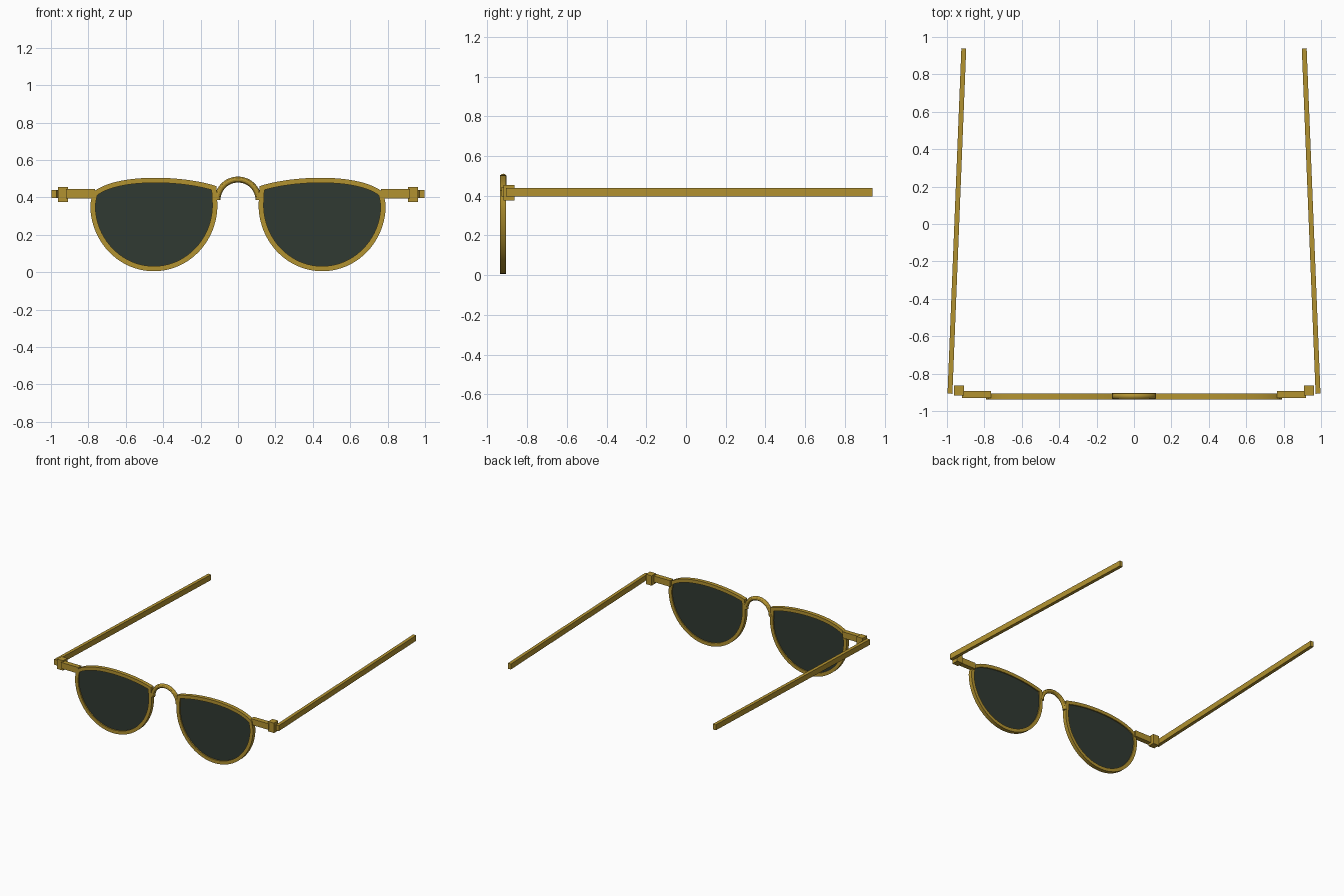
import bpy, bmesh, math
from mathutils import Vector, Matrix

if "Cube" in bpy.data.objects:
    bpy.data.objects.remove(bpy.data.objects["Cube"])


def material(name, rgb):
    m = bpy.data.materials.new(name)
    m.diffuse_color = (*rgb, 1)
    m.use_nodes = True
    m.node_tree.nodes["Principled BSDF"].inputs["Base Color"].default_value = m.diffuse_color
    return m


gold = material("gold", (0.45, 0.29, 0.03))
tint = material("dark_tint", (0.03, 0.042, 0.032))


def add(name, bm, mat, mirror=True, smooth=False):
    bmesh.ops.recalc_face_normals(bm, faces=bm.faces)
    me = bpy.data.meshes.new(name)
    bm.to_mesh(me)
    bm.free()
    ob = bpy.data.objects.new(name, me)
    bpy.context.collection.objects.link(ob)
    me.materials.append(mat)
    if mirror:
        ob.modifiers.new("Mirror", 'MIRROR')
    if smooth:
        bpy.ops.object.select_all(action='DESELECT')
        ob.select_set(True)
        bpy.context.view_layer.objects.active = ob
        bpy.ops.object.shade_smooth_by_angle(angle=math.radians(30))
    return ob


def box(name, lo, hi, turn=0):
    lo, hi = Vector(lo), Vector(hi)
    bm = bmesh.new()
    bmesh.ops.create_cube(bm, size=1, matrix=Matrix.Translation((lo + hi) / 2)
                          @ Matrix.Rotation(turn, 4, 'Z')
                          @ Matrix.Diagonal((*(hi - lo), 1)))
    add(name, bm, gold)


# Lens outline (x, z), counter-clockwise: round bottom, arched brow on top
def outline():
    pts = []
    for i in range(41):
        a = math.pi + math.pi * i / 40
        pts.append(Vector((0.45 + 0.34 * math.cos(a), 0.36 + 0.355 * math.sin(a))))
    c = [Vector(p) for p in ((0.778, 0.425), (0.66, 0.53), (0.30, 0.52), (0.115, 0.46))]
    for i in range(25):
        t = i / 24
        s = 1 - t
        pts.append(c[0] * s**3 + c[1] * 3 * s * s * t + c[2] * 3 * s * t * t + c[3] * t**3)
    return pts


def inset(pts, d):
    res = []
    for i, p in enumerate(pts):
        u = (p - pts[i - 1]).normalized()
        v = (pts[(i + 1) % len(pts)] - p).normalized()
        n1, n2 = Vector((-u.y, u.x)), Vector((-v.y, v.x))
        res.append(p + (n1 + n2) * d / (1 + n1.dot(n2)))
    return res


outer = outline()
inner = inset(outer, 0.027)

# Rims: rectangular section swept round the outline
bm = bmesh.new()
loops = [[bm.verts.new((p.x, y, p.y)) for p in pts]
         for pts, y in ((outer, -0.938), (outer, -0.907), (inner, -0.907), (inner, -0.938))]
for k in range(4):
    a, b = loops[k], loops[(k + 1) % 4]
    for i in range(len(a)):
        j = (i + 1) % len(a)
        bm.faces.new((a[i], a[j], b[j], b[i]))
add("rim", bm, gold, smooth=True)

# Lenses: thin plates set into the rims
bm = bmesh.new()
edge = inset(outer, 0.022)
front = bm.faces.new([bm.verts.new((p.x, -0.928, p.y)) for p in edge])
ext = bmesh.ops.extrude_face_region(bm, geom=[front], use_keep_orig=True)
bmesh.ops.translate(bm, vec=(0, 0.012, 0),
                    verts=[g for g in ext["geom"] if isinstance(g, bmesh.types.BMVert)])
add("lens", bm, tint)

# Bridge: round wire arch over the nose
bm = bmesh.new()
rings = []
path = [(math.pi * i / 24) for i in range(25)]
for a in path:
    rings.append([])
    for k in range(12):
        b = math.tau * k / 12
        r = 0.11 + 0.016 * math.cos(b)
        rings[-1].append(bm.verts.new((r * math.cos(a), -0.92 + 0.017 * math.sin(b),
                                       0.385 + r * math.sin(a))))
for r0, r1 in zip(rings, rings[1:]):
    for k in range(12):
        j = (k + 1) % 12
        bm.faces.new((r0[k], r0[j], r1[j], r1[k]))
bm.faces.new(rings[0])
bm.faces.new(rings[-1])
add("bridge", bm, gold, mirror=False, smooth=True)

# End pieces, hinge blocks and straight temples
box("end_piece", (0.765, -0.93, 0.395), (0.92, -0.892, 0.444))
box("hinge_block", (0.91, -0.918, 0.376), (0.962, -0.864, 0.455))
box("temple", (0.934, -0.908, 0.396), (0.96, 0.94, 0.44), math.atan2(0.074, 1.848))
